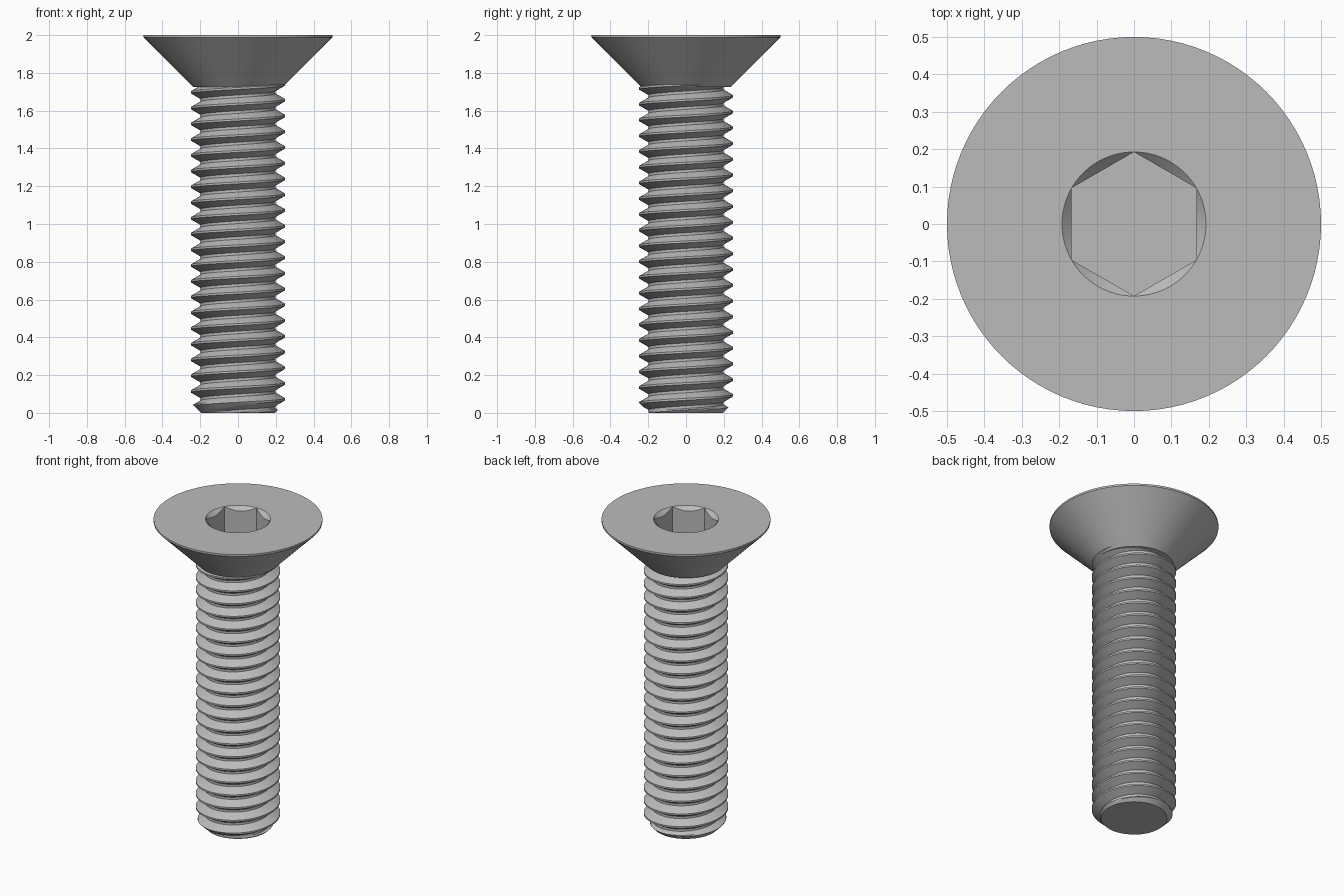
import bpy, bmesh
from math import sin, cos, pi, radians

cube = bpy.data.objects.get("Cube")
if cube:
    bpy.data.objects.remove(cube)

STEEL = (0.5, 0.5, 0.5, 1)
steel = bpy.data.materials.new("grey steel")
steel.use_nodes = True
steel.diffuse_color = STEEL
steel.node_tree.nodes["Principled BSDF"].inputs["Base Color"].default_value = STEEL

SIDES = 96
ANGLES = [2 * pi * i / SIDES for i in range(SIDES)]


def finish(bm, name):
    """Turn a bmesh into a smooth-shaded object with crisp edges."""
    bmesh.ops.remove_doubles(bm, verts=bm.verts, dist=1e-5)
    bmesh.ops.recalc_face_normals(bm, faces=bm.faces)
    mesh = bpy.data.meshes.new(name)
    bm.to_mesh(mesh)
    bm.free()
    mesh.materials.append(steel)
    obj = bpy.data.objects.new(name, mesh)
    bpy.context.collection.objects.link(obj)
    bpy.ops.object.select_all(action='DESELECT')
    obj.select_set(True)
    bpy.context.view_layer.objects.active = obj
    bpy.ops.object.shade_smooth_by_angle(angle=radians(25))
    return obj


# Countersunk head with hexagonal socket, lofted through rings
TOP, SOCKET_R, SOCKET_FLOOR = 2.0, 0.1925, 1.82


def hex_radius(a):
    """Hexagon radius with corners on the y axis."""
    off_flat = (a + pi / 6) % (pi / 3) - pi / 6
    return SOCKET_R * cos(pi / 6) / cos(off_flat)


def socket_edge(a):
    """Where the 45 degree socket chamfer meets the flats."""
    return hex_radius(a), TOP - (SOCKET_R - hex_radius(a))


head_rings = [
    lambda a: (0.236, 1.724),
    lambda a: (0.5, 1.988),
    lambda a: (0.5, TOP),
    lambda a: (SOCKET_R, TOP),
    socket_edge,
    lambda a: (hex_radius(a), SOCKET_FLOOR),
]
bm = bmesh.new()
rings = []
for ring in head_rings:
    points = [(a, *ring(a)) for a in ANGLES]
    rings.append([bm.verts.new((r * cos(a), r * sin(a), z)) for a, r, z in points])
for low, high in zip(rings, rings[1:]):
    for i in range(SIDES):
        j = (i + 1) % SIDES
        bm.faces.new((low[i], low[j], high[j], high[i]))
bm.faces.new(rings[0])
bm.faces.new(rings[-1])
finish(bm, "countersunk_head")

# Threaded shank: right-hand helical sheet, trimmed flat at both ends
PITCH, CREST_R, ROOT_R = 1 / 12, 0.25, 0.199
CREST_Z, TURNS, SHANK_TOP = 0.072, 25, 1.745
half_crest, flank = PITCH / 16, (CREST_R - ROOT_R) * 0.577
FLANK_STEPS = 4
profile = [(-half_crest, CREST_R)]
for k in range(FLANK_STEPS + 1):
    t = k / FLANK_STEPS
    profile.append((half_crest + flank * t, CREST_R + (ROOT_R - CREST_R) * t))
for k in range(FLANK_STEPS):
    t = k / FLANK_STEPS
    profile.append((PITCH - half_crest - flank * (1 - t), ROOT_R + (CREST_R - ROOT_R) * t))

bm = bmesh.new()
columns = []
for i, a in enumerate(ANGLES):
    column = []
    for turn in range(-3, TURNS):
        for dz, r in profile:
            z = CREST_Z + PITCH * (turn + i / SIDES) + dz
            r = max(0.02, min(r, 0.195 + z))      # lead-in chamfer at the tip
            column.append(bm.verts.new((r * cos(a), r * sin(a), z)))
    columns.append(column)
for i in range(SIDES):
    # the last column meets the first one a full turn higher
    here, nxt = columns[i], columns[(i + 1) % SIDES]
    if i == SIDES - 1:
        nxt = nxt[len(profile):]
    for k in range(min(len(here), len(nxt)) - 1):
        bm.faces.new((here[k], nxt[k], nxt[k + 1], here[k + 1]))
for height, direction in ((0, -1), (SHANK_TOP, 1)):
    cut = bmesh.ops.bisect_plane(
        bm, geom=bm.verts[:] + bm.edges[:] + bm.faces[:], dist=1e-6,
        plane_co=(0, 0, height), plane_no=(0, 0, direction), clear_outer=True)
    edges = [e for e in cut["geom_cut"] if isinstance(e, bmesh.types.BMEdge)]
    bmesh.ops.holes_fill(bm, edges=edges, sides=0)
finish(bm, "threaded_shank")
